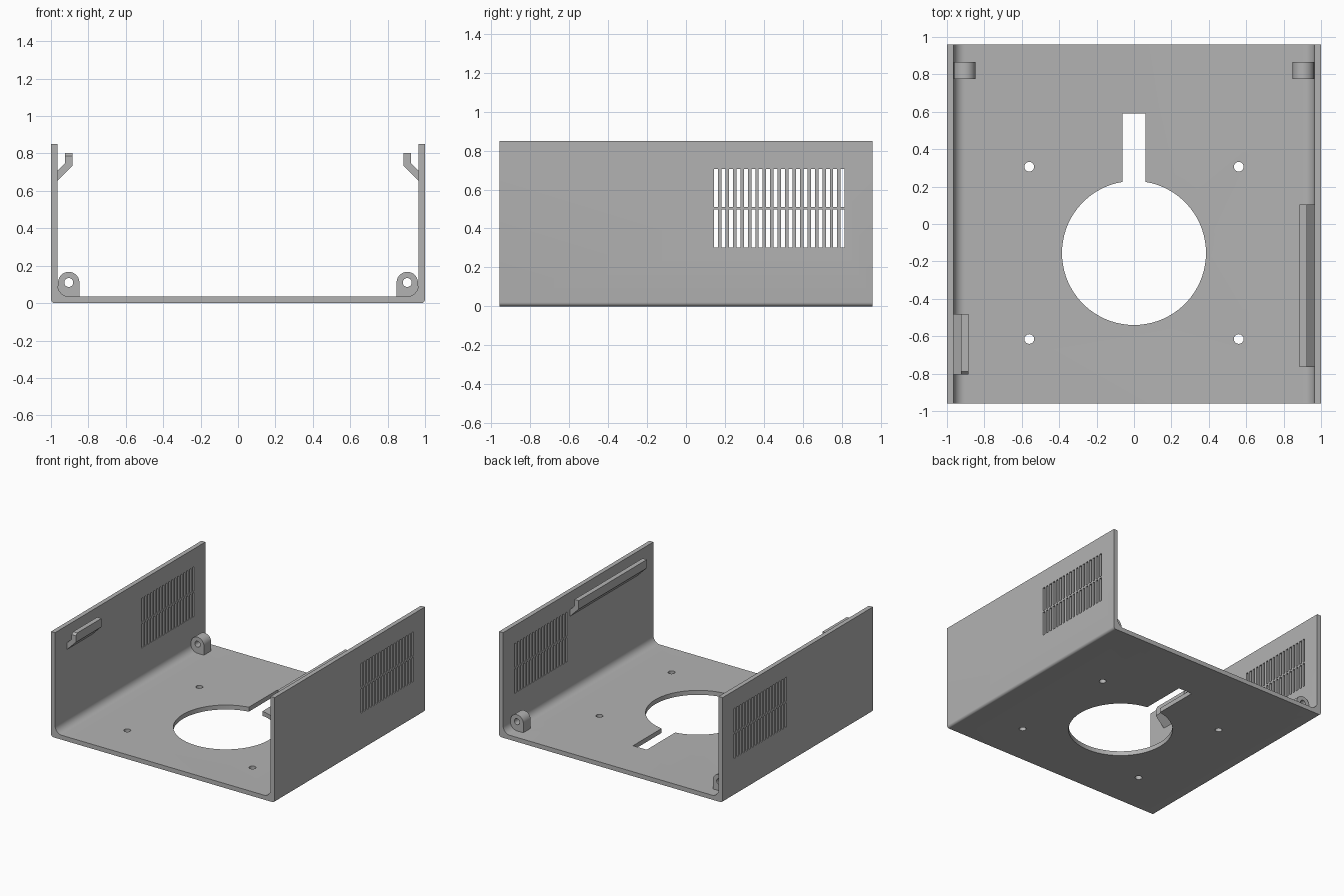
import bpy, bmesh, math
from mathutils import Vector

if "Cube" in bpy.data.objects:
    bpy.data.objects.remove(bpy.data.objects["Cube"])

grey = bpy.data.materials.new("light grey")
grey.diffuse_color = (0.45, 0.45, 0.45, 1)
grey.use_nodes = True
grey.node_tree.nodes["Principled BSDF"].inputs["Base Color"].default_value = grey.diffuse_color


def arc(cx, cy, r, a0, a1, n):
    """Points along an arc, angles in degrees."""
    return [(cx + r * math.cos(math.radians(a0 + (a1 - a0) * i / n)),
             cy + r * math.sin(math.radians(a0 + (a1 - a0) * i / n)))
            for i in range(n + 1)]


def prism(bm, pts, axis, a, b):
    """Extrude a closed profile along y (profile in x, z) or z (profile in x, y)."""
    def place(p, t):
        return (p[0], t, p[1]) if axis == "Y" else (p[0], p[1], t)
    lo = [bm.verts.new(place(p, a)) for p in pts]
    hi = [bm.verts.new(place(p, b)) for p in pts]
    faces = [bm.faces.new(lo), bm.faces.new(hi)]
    for i in range(len(pts)):
        j = (i + 1) % len(pts)
        faces.append(bm.faces.new((lo[i], lo[j], hi[j], hi[i])))
    bmesh.ops.recalc_face_normals(bm, faces=faces)


def make(name, bm):
    me = bpy.data.meshes.new(name)
    bm.to_mesh(me)
    bm.free()
    ob = bpy.data.objects.new(name, me)
    bpy.context.collection.objects.link(ob)
    me.materials.append(grey)
    return ob


def activate(ob):
    bpy.ops.object.select_all(action="DESELECT")
    ob.select_set(True)
    bpy.context.view_layer.objects.active = ob


def cut(ob, bm):
    """Subtract the solids in bm from ob."""
    cutter = make("cutter", bm)
    cutter.hide_render = True
    mod = ob.modifiers.new("cut", "BOOLEAN")
    mod.operation = "DIFFERENCE"
    mod.solver = "EXACT"
    mod.object = cutter
    activate(ob)
    bpy.ops.object.modifier_apply(modifier=mod.name)
    bpy.data.objects.remove(cutter, do_unlink=True)


def smooth(ob):
    activate(ob)
    bpy.ops.object.shade_smooth_by_angle(angle=math.radians(30))


T, H, Y = 0.036, 0.85, 0.96   # wall thickness, height, half depth

# U-shaped shell with rounded inner and outer bottom corners
half = arc(0.98, 0.02, 0.02, 270, 360, 6) + [(1, H), (1 - T, H)]
half += arc(1 - T - 0.06, T + 0.06, 0.06, 360, 270, 10)
outer, inner = half[:7], half[7:]
profile = outer + inner
profile += [(-x, z) for x, z in reversed(inner)]
profile += [(-x, z) for x, z in reversed(outer)]
bm = bmesh.new()
prism(bm, profile, "Y", -Y, Y)
shell = make("shell", bm)

# Keyhole opening and screw holes in the floor
bm = bmesh.new()
R, CY, W = 0.385, -0.155, 0.061
edge = math.degrees(math.acos(W / R))
prism(bm, arc(0, CY, R, 180 - edge, 360 + edge, 72) + [(W, 0.59), (-W, 0.59)],
      "Z", -0.1, 0.2)
for x in (-0.56, 0.56):
    for y in (0.306, -0.615):
        prism(bm, arc(x, y, 0.026, 0, 337.5, 15), "Z", -0.1, 0.2)
cut(shell, bm)

# Two rows of vent slots through both side walls
bm = bmesh.new()
for i in range(18):
    y = 0.144 + i * 0.0383
    for z0, z1 in ((0.302, 0.498), (0.511, 0.705)):
        prism(bm, [(-1.1, z0), (1.1, z0), (1.1, z1), (-1.1, z1)],
              "Y", y, y + 0.0205)
cut(shell, bm)
smooth(shell)

# Hinge bosses at the back corners, each with a through hole
for side, s in (("left", -1), ("right", 1)):
    cx, cz, r = 0.905, 0.11, 0.057
    pts = arc(cx, cz, r, 0, 180, 20) + [(cx - r, 0.02), (cx + r, 0.02)]
    bm = bmesh.new()
    prism(bm, [(s * x, z) for x, z in pts], "Y", 0.775, 0.867)
    boss = make(side + "_boss", bm)
    bm = bmesh.new()
    prism(bm, arc(s * cx, cz, 0.024, 0, 345, 23), "Y", 0.7, 0.93)
    cut(boss, bm)
    smooth(boss)

# Angled clip rails near the top of each wall
rail = [(0.98, 0.64), (0.886, 0.734), (0.886, 0.803), (0.924, 0.803),
        (0.924, 0.75), (0.98, 0.694)]
for side, s, y0, y1 in (("left", -1, -0.805, -0.48), ("right", 1, -0.765, 0.105)):
    bm = bmesh.new()
    prism(bm, [(s * x, z) for x, z in rail], "Y", y0, y1)
    if s < 0:   # chamfered lead-in on the short rail
        lead = [e for e in bm.edges
                if all(v.co.z > 0.8 and v.co.y < y0 + 0.01 for v in e.verts)]
        bmesh.ops.bevel(bm, geom=lead, offset=0.017, segments=1, affect="EDGES")
    make(side + "_clip_rail", bm)
